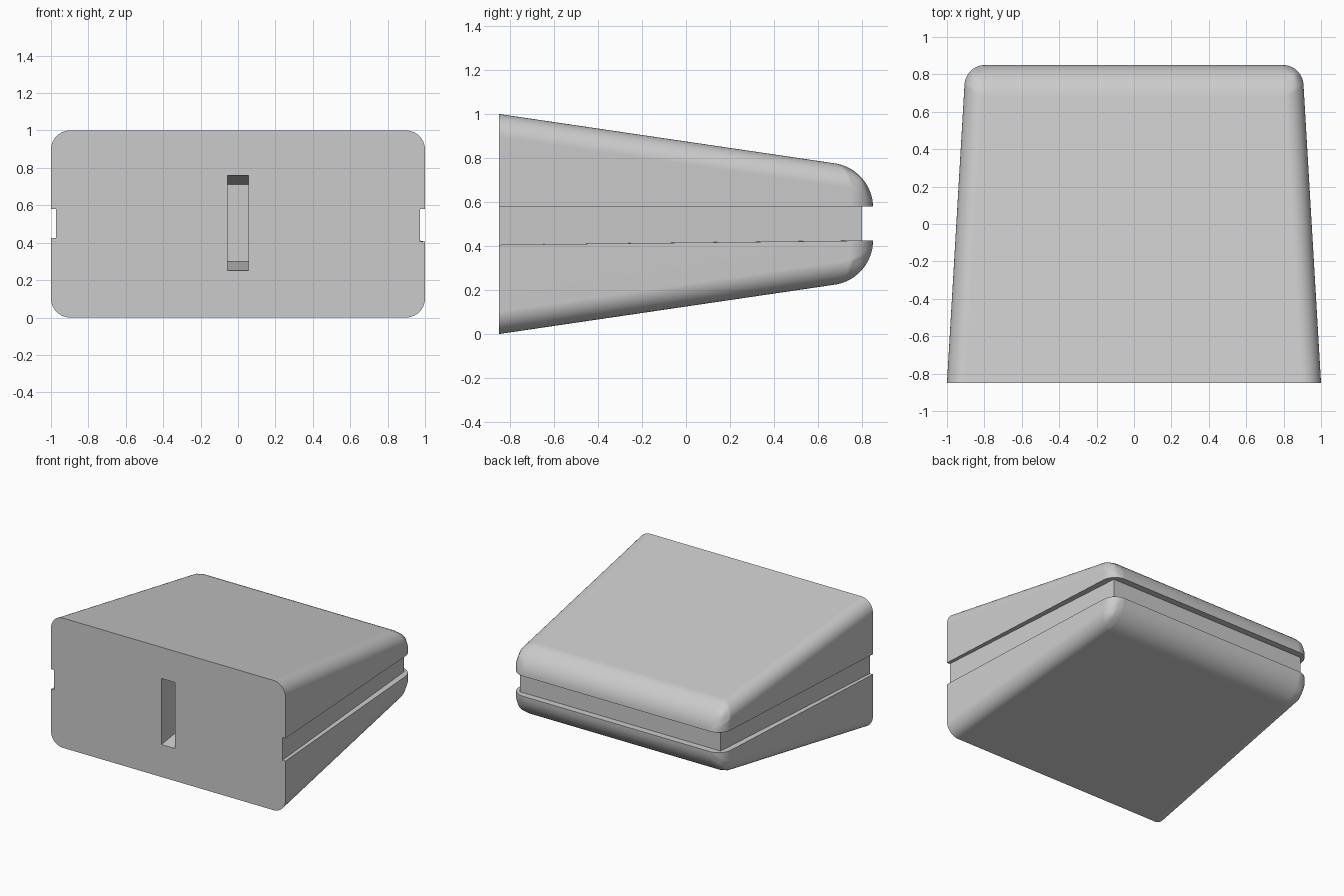
import bpy
import bmesh

if "Cube" in bpy.data.objects:
    bpy.data.objects.remove(bpy.data.objects["Cube"], do_unlink=True)

# Single grey finish
grey = bpy.data.materials.new("light_grey")
grey.use_nodes = True
grey.diffuse_color = (0.6, 0.6, 0.6, 1)
grey.node_tree.nodes["Principled BSDF"].inputs["Base Color"].default_value = (0.6, 0.6, 0.6, 1)


def make_object(name, bm):
    bmesh.ops.recalc_face_normals(bm, faces=bm.faces[:])
    mesh = bpy.data.meshes.new(name)
    bm.to_mesh(mesh)
    bm.free()
    mesh.materials.append(grey)
    obj = bpy.data.objects.new(name, mesh)
    bpy.context.collection.objects.link(obj)
    return obj


def tapered_box(front, back):
    """Box from two rectangles, each given as half width, y, low z, high z."""
    bm = bmesh.new()
    rings = [[bm.verts.new((x, y, z)) for x, z in ((-w, lo), (w, lo), (w, hi), (-w, hi))]
             for w, y, lo, hi in (front, back)]
    for ring in rings:
        bm.faces.new(ring)
    for i in range(4):
        j = (i + 1) % 4
        bm.faces.new((rings[0][i], rings[0][j], rings[1][j], rings[1][i]))
    return bm


# Wedge body: broad flat front, tapering to a rounded back
BACK = 0.85
bm = tapered_box((1, -BACK, 0, 1), (0.9, BACK, 0.25, 0.75))
weight = bm.edges.layers.float.new("bevel_weight_edge")
for e in bm.edges:
    a, b = (v.co for v in e.verts)
    if a.y < 0 and b.y < 0:
        continue                                   # front rim stays crisp
    back_lip = a.y > 0 and b.y > 0 and abs(a.z - b.z) < 0.01
    e[weight] = 1.0 if back_lip else 0.6
body = make_object("wedge_body", bm)
bevel = body.modifiers.new("rounding", "BEVEL")
bevel.limit_method = "WEIGHT"
bevel.width = 0.17
bevel.segments = 10
bevel.use_clamp_overlap = False

# Groove cutter: U-shaped band round the sides and back, floor dips at one corner
inner = [(-0.978, -0.9), (-0.855, 0.8), (0.855, 0.8), (0.978, -0.9)]
outer = [(-1.2, -0.9), (-1.2, 1.1), (1.2, 1.1), (1.2, -0.9)]
bm = bmesh.new()


def floor_z(x, y):
    return 0.405 if x > 0 and y < 0 else 0.425


low_in, low_out = ([bm.verts.new((x, y, floor_z(x, y))) for x, y in p] for p in (inner, outer))
top_in, top_out = ([bm.verts.new((x, y, 0.58)) for x, y in p] for p in (inner, outer))
for i in range(3):
    for p, q in ((low_in, low_out), (low_out, top_out), (top_out, top_in), (top_in, low_in)):
        bm.faces.new((p[i], p[i + 1], q[i + 1], q[i]))
for i in (0, 3):
    bm.faces.new((low_in[i], low_out[i], top_out[i], top_in[i]))
groove = make_object("groove_cutter", bm)

# Slot cutter: narrow pocket in the front, narrowing in height with depth
slot = make_object("slot_cutter", tapered_box((0.057, -0.9, 0.243, 0.767),
                                             (0.057, -0.51, 0.3, 0.71)))

for cutter in (groove, slot):
    cutter.hide_render = True
    cut = body.modifiers.new(cutter.name, "BOOLEAN")
    cut.operation = "DIFFERENCE"
    cut.solver = "EXACT"
    cut.object = cutter

# Apply the cuts, then shade the fillets smoothly
bpy.ops.object.select_all(action="DESELECT")
body.select_set(True)
bpy.context.view_layer.objects.active = body
for name in [m.name for m in body.modifiers]:
    bpy.ops.object.modifier_apply(modifier=name)
for cutter in (groove, slot):
    bpy.data.objects.remove(cutter, do_unlink=True)
bpy.ops.object.shade_smooth_by_angle(angle=0.6)
normals = body.modifiers.new("flat_face_normals", "WEIGHTED_NORMAL")
normals.keep_sharp = True
